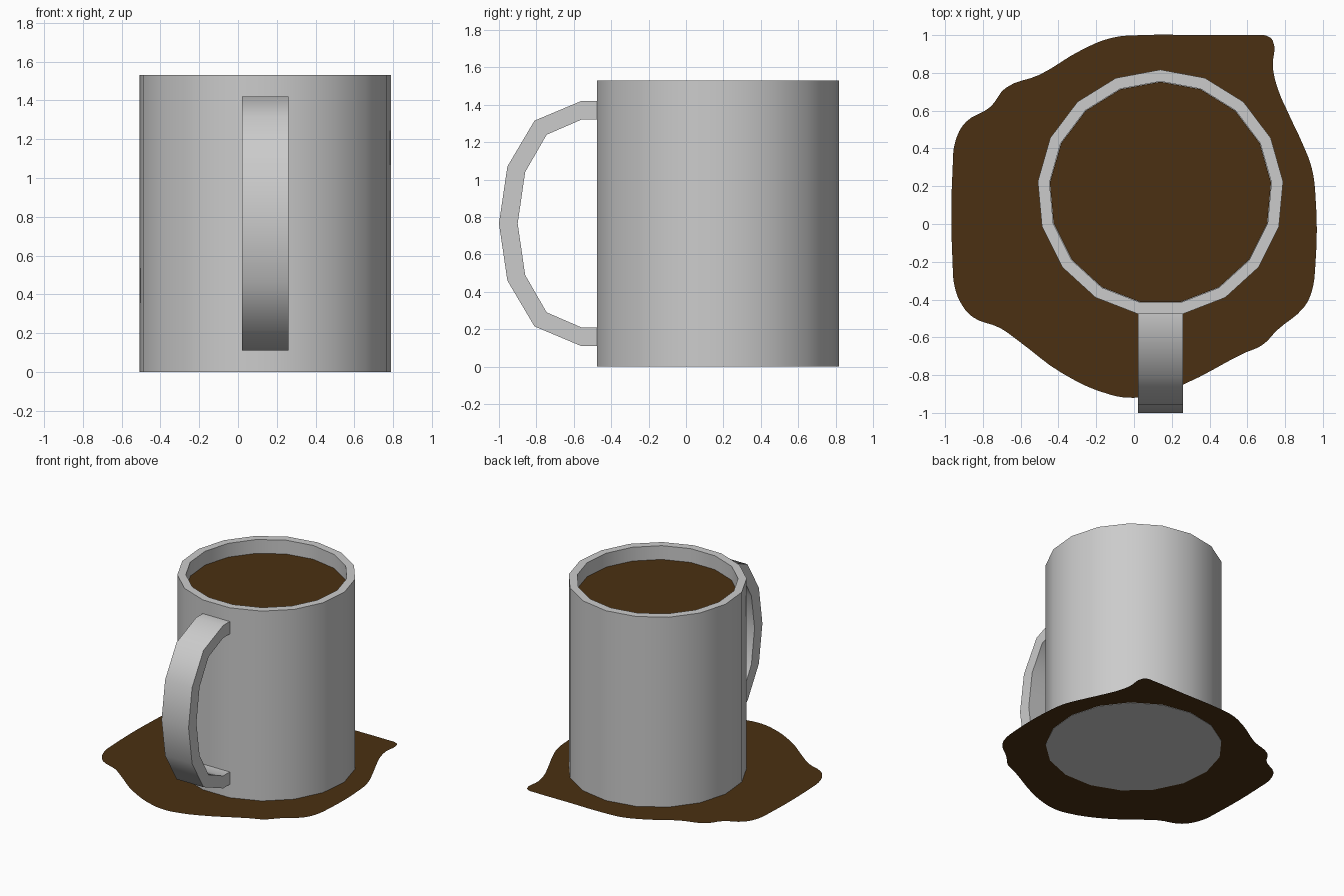
import bpy, bmesh, math

if "Cube" in bpy.data.objects:
    bpy.data.objects.remove(bpy.data.objects["Cube"])

CX, CY, SIDES = 0.14, 0.165, 17
R_OUT, R_IN, HEIGHT = 0.652, 0.59, 1.53


def add_object(name, bm, smooth=0, mat=None):
    bmesh.ops.recalc_face_normals(bm, faces=bm.faces)
    me = bpy.data.meshes.new(name)
    bm.to_mesh(me)
    bm.free()
    ob = bpy.data.objects.new(name, me)
    bpy.context.collection.objects.link(ob)
    if mat:
        me.materials.append(mat)
    if smooth:
        bpy.ops.object.select_all(action='DESELECT')
        ob.select_set(True)
        bpy.context.view_layer.objects.active = ob
        bpy.ops.object.shade_smooth_by_angle(angle=math.radians(smooth))
    return ob


def ring(bm, r, z):
    # one corner points to the back, one flat side to the front
    angles = [math.pi / 2 + 2 * math.pi * i / SIDES for i in range(SIDES)]
    return [bm.verts.new((CX + r * math.cos(a), CY + r * math.sin(a), z)) for a in angles]


def bridge(bm, a, b):
    for i in range(len(a)):
        j = (i + 1) % len(a)
        bm.faces.new((a[i], a[j], b[j], b[i]))


coffee_mat = bpy.data.materials.new("coffee_brown")
coffee_mat.diffuse_color = (0.07, 0.03, 0.006, 1)
coffee_mat.use_nodes = True
coffee_mat.node_tree.nodes["Principled BSDF"].inputs["Base Color"].default_value = coffee_mat.diffuse_color

# Mug body: hollow 17-sided cylinder with a floor
bm = bmesh.new()
rings = [ring(bm, r, z) for r, z in
         [(R_OUT, 0), (R_OUT, HEIGHT), (R_IN, HEIGHT), (R_IN, 0.06)]]
for a, b in zip(rings, rings[1:]):
    bridge(bm, a, b)
bm.faces.new(rings[0])
bm.faces.new(rings[-1])
add_object("mug_body", bm, 30)

# Handle: half profile (y, height from middle), mirrored, swept across the width
MID = 0.765
outer = [(-0.475, 0.655), (-0.56, 0.655), (-0.81, 0.55), (-0.955, 0.305), (-1.0, 0)]
inner = [(-0.475, 0.555), (-0.56, 0.555), (-0.745, 0.475), (-0.86, 0.275), (-0.90, 0)]


def full(half):
    return half + [(y, -h) for y, h in half[-2::-1]]


bm = bmesh.new()
sections = []
for (yo, ho), (yi, hi) in zip(full(outer), full(inner)):
    sections.append([bm.verts.new((x, y, MID + h)) for x, y, h in
                     [(0.02, yo, ho), (0.26, yo, ho), (0.26, yi, hi), (0.02, yi, hi)]])
for a, b in zip(sections, sections[1:]):
    bridge(bm, a, b)
add_object("handle", bm, 40)

# Coffee surface inside the mug
bm = bmesh.new()
bm.faces.new(ring(bm, R_IN - 0.002, 1.42))
add_object("coffee", bm, mat=coffee_mat)

# Spilled puddle: flat filled curve just above the ground
outline = [
    (0.04, 1.0), (0.35, 1.0), (0.65, 1.0), (0.70, 0.997), (0.735, 0.97), (0.735, 0.83),
    (0.76, 0.72), (0.82, 0.58), (0.89, 0.43), (0.94, 0.30), (0.96, 0.16), (0.96, -0.22),
    (0.94, -0.36), (0.90, -0.44), (0.76, -0.56), (0.68, -0.64), (0.58, -0.685),
    (0.26, -0.85), (0.10, -0.905), (0, -0.92), (-0.12, -0.905), (-0.38, -0.79),
    (-0.61, -0.62), (-0.71, -0.55), (-0.85, -0.495), (-0.91, -0.43), (-0.95, -0.33),
    (-0.96, -0.22), (-0.96, 0.30), (-0.945, 0.44), (-0.89, 0.54), (-0.76, 0.62),
    (-0.68, 0.72), (-0.50, 0.79), (-0.28, 0.92), (-0.12, 0.985)]
cu = bpy.data.curves.new("puddle", 'CURVE')
cu.dimensions = '2D'
cu.fill_mode = 'BOTH'
cu.resolution_u = 4
sp = cu.splines.new('BEZIER')
sp.bezier_points.add(len(outline) - 1)
for p, (x, y) in zip(sp.bezier_points, outline):
    p.co = (x, y, 0)
    p.handle_left_type = p.handle_right_type = 'AUTO'
sp.use_cyclic_u = True
puddle = bpy.data.objects.new("puddle", cu)
puddle.location.z = 0.003
bpy.context.collection.objects.link(puddle)
cu.materials.append(coffee_mat)
bpy.ops.object.select_all(action='DESELECT')
puddle.select_set(True)
bpy.context.view_layer.objects.active = puddle
bpy.ops.object.convert(target='MESH')
